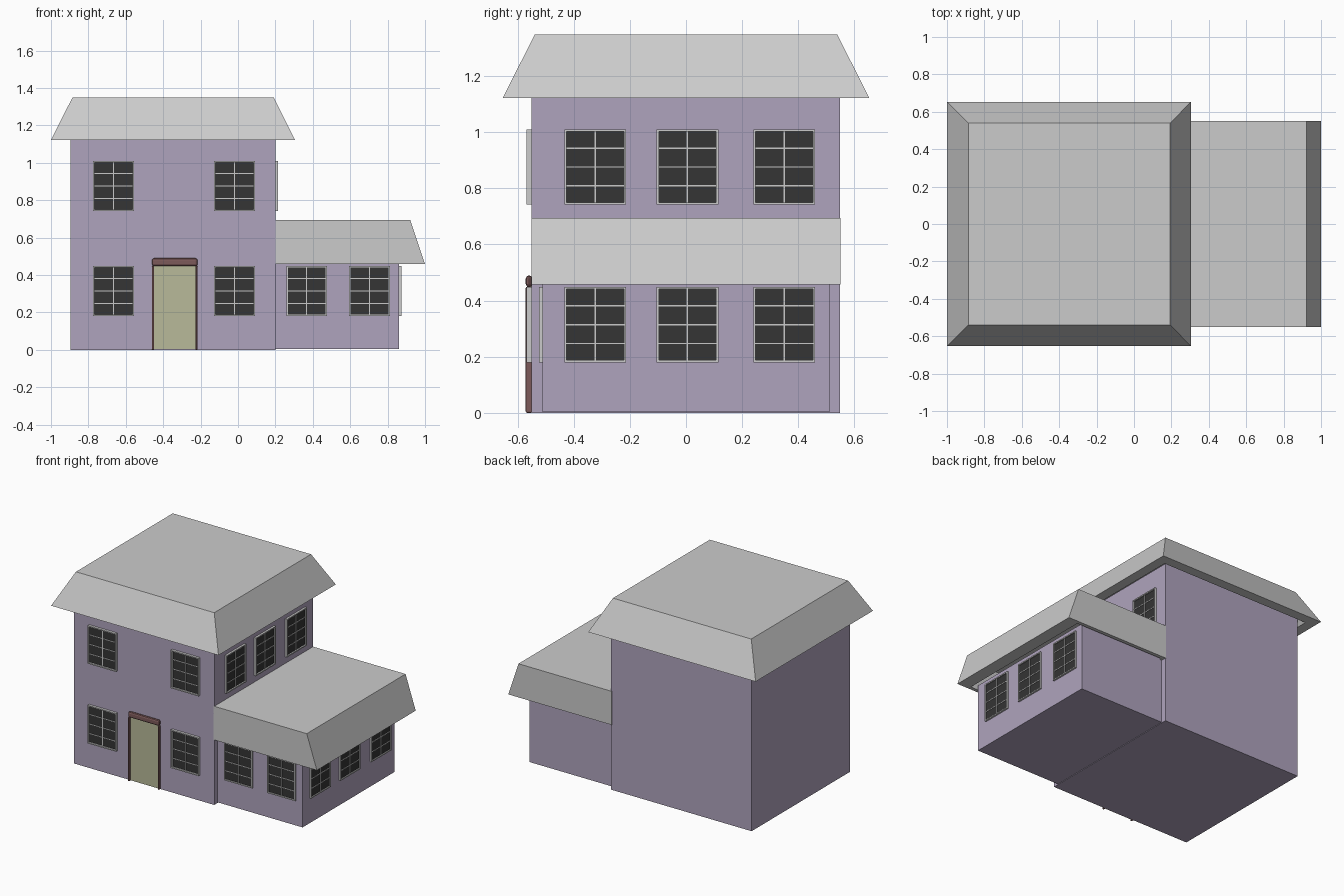
import bpy, bmesh

if "Cube" in bpy.data.objects:
    bpy.data.objects.remove(bpy.data.objects["Cube"])


def material(name, rgb):
    m = bpy.data.materials.new(name)
    m.diffuse_color = (*rgb, 1)
    m.use_nodes = True
    m.node_tree.nodes["Principled BSDF"].inputs["Base Color"].default_value = m.diffuse_color
    return m


WALL = material("lilac_wall", (0.43, 0.37, 0.51))
GLASS = material("dark_glass", (0.035, 0.035, 0.035))
DOOR = material("pale_door", (0.48, 0.49, 0.32))
TRIM = material("brown_trim", (0.20, 0.10, 0.10))


def finish(name, bm, mat=None):
    bmesh.ops.recalc_face_normals(bm, faces=bm.faces)
    me = bpy.data.meshes.new(name)
    bm.to_mesh(me)
    bm.free()
    ob = bpy.data.objects.new(name, me)
    bpy.context.collection.objects.link(ob)
    if mat:
        me.materials.append(mat)
    return ob


def add_box(bm, a, b):
    vs = bmesh.ops.create_cube(bm, size=1)["verts"]
    for v in vs:
        v.co = [(p + q) / 2 + c * abs(q - p) for p, q, c in zip(a, b, v.co)]


def box(name, a, b, mat=None):
    bm = bmesh.new()
    add_box(bm, a, b)
    return finish(name, bm, mat)


def roof(name, low, high, z0, z1, rim, thick):
    """Hollow sloped roof; rectangles are (x0, x1, y0, y1), rim is per side."""
    bm = bmesh.new()

    def ring(r, z):
        x0, x1, y0, y1 = r
        return [bm.verts.new((x, y, z)) for x, y in
                ((x0, y0), (x1, y0), (x1, y1), (x0, y1))]

    def inset(r):
        return (r[0] + rim[0], r[1] - rim[1], r[2] + rim[2], r[3] - rim[3])

    rings = [ring(high, z1), ring(low, z0),
             ring(inset(low), z0), ring(inset(high), z1 - thick)]
    for r, s in zip(rings, rings[1:]):
        for i in range(4):
            j = (i + 1) % 4
            bm.faces.new((r[i], r[j], s[j], s[i]))
    bm.faces.new(rings[0])
    bm.faces.new(rings[3])
    return finish(name, bm)


def window(name, side, wall, u0, u1, z0, z1, depth=0.018):
    """Framed window with 2 x 4 panes, on a front (-y) or right (+x) wall."""
    def P(u, d, z):
        return (u, wall - d, z) if side == "front" else (wall + d, u, z)

    f, m = 0.008, 0.0025
    bm = bmesh.new()
    for a0, a1, b0, b1 in ((u0, u0 + f, z0, z1), (u1 - f, u1, z0, z1),
                           (u0 + f, u1 - f, z0, z0 + f), (u0 + f, u1 - f, z1 - f, z1)):
        add_box(bm, P(a0, 0, b0), P(a1, depth, b1))
    finish(name + "_frame", bm)

    bm = bmesh.new()
    mid = (u0 + u1) / 2
    add_box(bm, P(mid - m, 0.002, z0 + f), P(mid + m, 0.009, z1 - f))
    for i in (1, 2, 3):
        z = z0 + (z1 - z0) * i / 4
        add_box(bm, P(u0 + f, 0.002, z - m), P(u1 - f, 0.008, z + m))
    finish(name + "_bars", bm)
    box(name + "_glass", P(u0 + f, -0.002, z0 + f), P(u1 - f, 0.005, z1 - f), GLASS)


# Walls
box("main_walls", (-0.895, -0.55, 0), (0.2, 0.548, 1.15), WALL)
box("wing_walls", (0.19, -0.512, 0.004), (0.862, 0.512, 0.48), WALL)

# Roofs
roof("main_roof", (-1, 0.305, -0.653, 0.653), (-0.886, 0.192, -0.539, 0.539),
     1.122, 1.348, (0.07,) * 4, 0.06)
roof("wing_roof", (0.195, 1, -0.55, 0.55), (0.195, 0.921, -0.55, 0.55),
     0.458, 0.695, (0.02, 0.09, 0.025, 0.025), 0.05)

# Front windows
LOW, UP = (0.18, 0.449), (0.742, 1.01)
for level, z in (("lower", LOW), ("upper", UP)):
    for n, (u0, u1) in enumerate(((-0.775, -0.555), (-0.128, 0.09))):
        window(f"{level}_front_window_{n}", "front", -0.55, u0, u1, *z)
for n, u in enumerate((0.258, 0.594)):
    window(f"wing_front_window_{n}", "front", -0.512, u, u + 0.218, *LOW, 0.012)

# Right-hand windows on the upper floor and on the wing
for n, u in enumerate((-0.433, -0.105, 0.24)):
    window(f"upper_side_window_{n}", "right", 0.2, u, u + 0.22, *UP, 0.015)
    window(f"wing_side_window_{n}", "right", 0.862, u, u + 0.22, *LOW, 0.012)

# Door and its trim
box("door", (-0.449, -0.558, 0.004), (-0.224, -0.548, 0.452), DOOR)
trim = [box("door_header", (-0.46, -0.571, 0.448), (-0.216, -0.548, 0.49), TRIM)]
for n, x in (("left", -0.46), ("right", -0.228)):
    trim.append(box(f"door_jamb_{n}", (x, -0.571, 0), (x + 0.012, -0.548, 0.45), TRIM))
for ob, w in zip(trim, (0.012, 0.005, 0.005)):
    bev = ob.modifiers.new("round_edges", "BEVEL")
    bev.width = w
    bev.segments = 2
